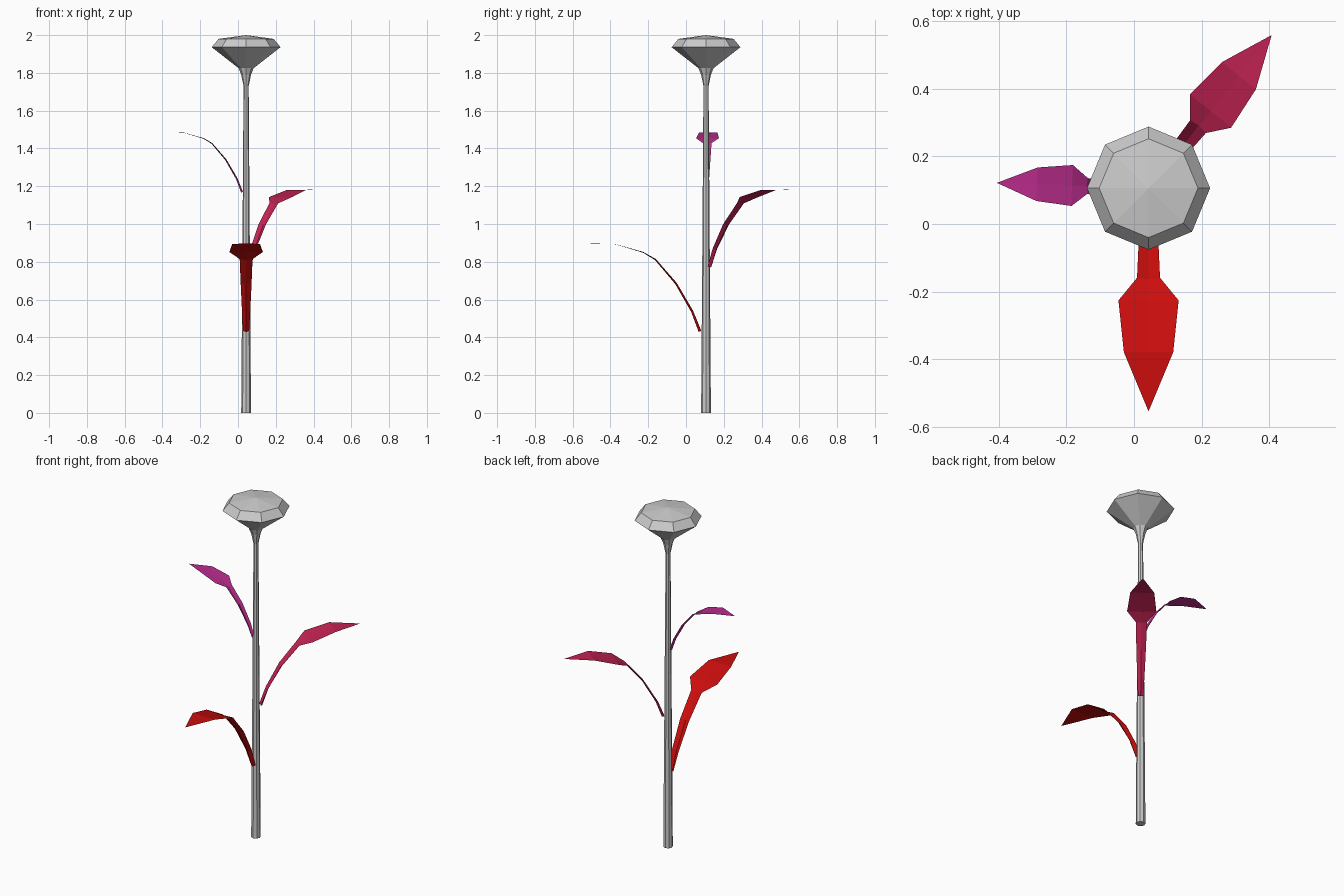
import bpy, bmesh
from math import sin, cos, pi, radians
from mathutils import Vector

cube = bpy.data.objects.get("Cube")
if cube:
    bpy.data.objects.remove(cube, do_unlink=True)

AXIS = Vector((0.043, 0.106, 0))  # the stem stands off centre


def material(name, rgb):
    m = bpy.data.materials.new(name)
    m.use_nodes = True
    m.diffuse_color = (*rgb, 1)
    m.node_tree.nodes["Principled BSDF"].inputs["Base Color"].default_value = (*rgb, 1)
    return m


def finish(name, bm, mat):
    mesh = bpy.data.meshes.new(name)
    bm.to_mesh(mesh)
    bm.free()
    mesh.materials.append(mat)
    obj = bpy.data.objects.new(name, mesh)
    obj.location = AXIS
    bpy.context.collection.objects.link(obj)


def lathe(name, profile, mat, sides=8):
    """Faceted turned part; a zero radius closes to a point."""
    bm = bmesh.new()
    rings = []
    for r, z in profile:
        n = sides if r > 0 else 1
        rings.append([bm.verts.new((r * cos(2 * pi * i / sides), r * sin(2 * pi * i / sides), z))
                      for i in range(n)])
    for a, b in zip(rings, rings[1:]):
        for i in range(sides):
            j = (i + 1) % sides
            if len(b) == 1:
                bm.faces.new((a[i], a[j], b[0]))
            else:
                bm.faces.new((a[i], a[j], b[j], b[i]))
    bm.faces.new(rings[0][::-1])
    if len(rings[-1]) > 1:
        bm.faces.new(rings[-1])
    finish(name, bm, mat)


# Leaf stations: reach, height, half width, depth of the centre fold
LEAF = [(0.025, 0, 0.016, 0.015), (0.068, 0.106, 0.022, 0.012), (0.155, 0.254, 0.029, 0.01),
        (0.265, 0.38, 0.034, 0.007), (0.332, 0.418, 0.089, 0.004), (0.485, 0.461, 0.073, 0.001)]
TIP = (0.66, 0.462)


def leaf(name, angle, base, scale, mat):
    """Thin arching blade, folded along its midrib, ending in a point."""
    out = Vector((cos(angle), sin(angle), 0))
    side = Vector((-sin(angle), cos(angle), 0))
    up = Vector((0, 0, 1))
    bm = bmesh.new()
    rows = []
    path = [s[:2] for s in LEAF] + [TIP]
    for k, (r, z, w, fold) in enumerate(LEAF):
        along = (Vector(path[k + 1]) - Vector(path[max(k - 1, 0)])).normalized()
        under = out * along.y - up * along.x
        mid = out * r + up * z
        points = (mid - side * w, mid + under * fold, mid + side * w)
        rows.append([bm.verts.new(p * scale + up * base) for p in points])
    for a, b in zip(rows, rows[1:]):
        for i in range(2):
            bm.faces.new((a[i], b[i], b[i + 1], a[i + 1]))
    tip = bm.verts.new((out * TIP[0] + up * TIP[1]) * scale + up * base)
    for i in range(2):
        bm.faces.new((rows[-1][i], tip, rows[-1][i + 1]))
    finish(name, bm, mat)


grey = material("pale grey", (0.6, 0.6, 0.6))
red = material("red", (0.6, 0.004, 0.004))
crimson = material("crimson", (0.53, 0.016, 0.085))
magenta = material("magenta", (0.48, 0.025, 0.26))

# Stem and faceted flower head
lathe("stem", [(0.026, 0), (0.0135, 1.73)], grey)
lathe("flower_head", [(0.0135, 1.73), (0.026, 1.79), (0.04, 1.825),
                      (0.182, 1.936), (0.146, 1.98), (0, 2.0)], grey)

# Leaves, each smaller than the one below
leaf("lower_leaf", radians(-90), 0.434, 1.0, red)
leaf("middle_leaf", radians(51.2), 0.775, 0.88, crimson)
leaf("upper_leaf", radians(178), 1.17, 0.68, magenta)
